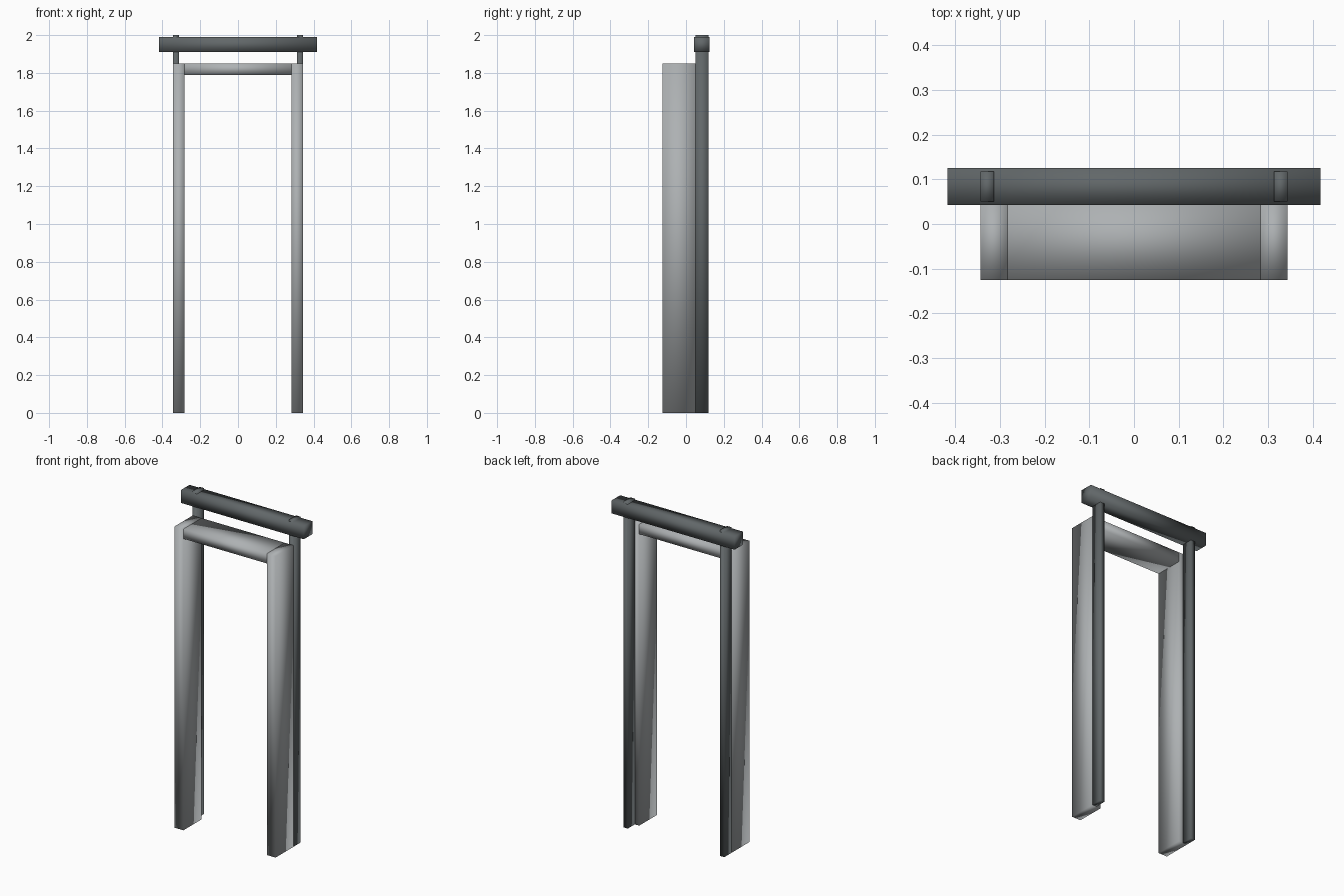
import bpy
import bmesh
from mathutils import Vector

default = bpy.data.objects.get("Cube")
if default:
    bpy.data.objects.remove(default, do_unlink=True)


def material(name, colour):
    mat = bpy.data.materials.new(name)
    mat.use_nodes = True
    mat.diffuse_color = colour
    mat.node_tree.nodes["Principled BSDF"].inputs["Base Color"].default_value = colour
    return mat


light_grey = material("light_grey", (0.42, 0.44, 0.45, 1))
dark_grey = material("dark_grey", (0.12, 0.135, 0.14, 1))


def box(name, low, high, mat):
    """Smooth-shaded box between two opposite corners."""
    low, high = Vector(low), Vector(high)
    bm = bmesh.new()
    bmesh.ops.create_cube(bm, size=1)
    bmesh.ops.scale(bm, vec=high - low, verts=bm.verts)
    for face in bm.faces:
        face.smooth = True
    mesh = bpy.data.meshes.new(name)
    bm.to_mesh(mesh)
    bm.free()
    mesh.materials.append(mat)
    obj = bpy.data.objects.new(name, mesh)
    obj.location = (low + high) / 2
    bpy.context.collection.objects.link(obj)
    return obj


def mirrored_pair(name, low, high, mat):
    """Matching left (+x) and right (-x) boxes."""
    box("left_" + name, low, high, mat)
    box("right_" + name, (-high[0], low[1], low[2]), (-low[0], high[1], high[2]), mat)


# Door lining: two jambs and the header between them
mirrored_pair("jamb", (0.283, -0.125, 0), (0.343, 0.05, 1.85), light_grey)
box("header", (-0.283, -0.125, 1.79), (0.283, 0.05, 1.85), light_grey)

# Rear frame: slim posts running up through the top beam
mirrored_pair("post", (0.313, 0.05, 0), (0.343, 0.118, 2), dark_grey)
box("top_beam", (-0.417, 0.043, 1.91), (0.417, 0.125, 1.99), dark_grey)
